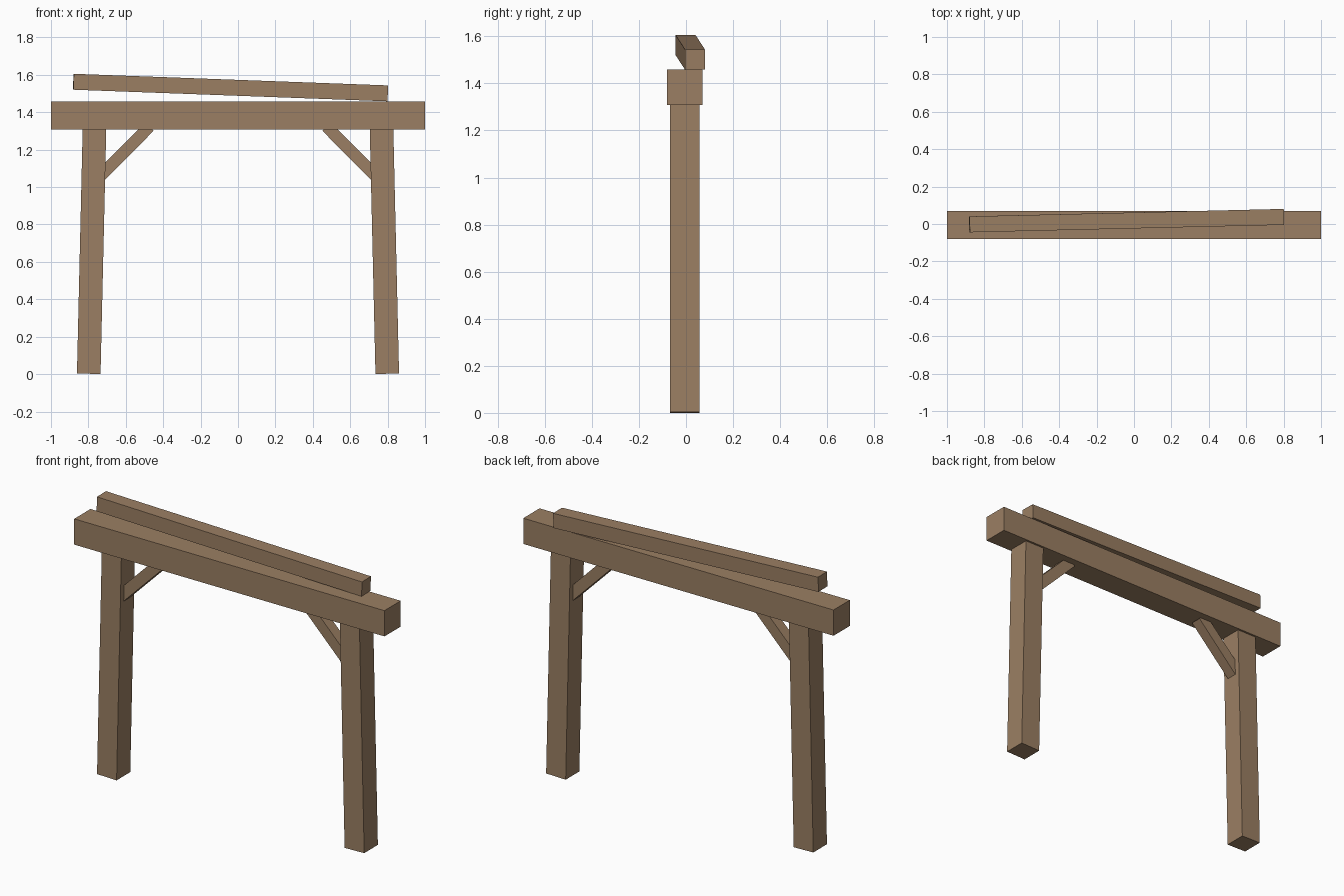
import bpy
from mathutils import Vector, Matrix

cube = bpy.data.objects.get("Cube")
if cube:
    bpy.data.objects.remove(cube, do_unlink=True)

wood = bpy.data.materials.new("brown_wood")
wood.use_nodes = True
colour = (0.328, 0.212, 0.125, 1)
wood.diffuse_color = colour
wood.node_tree.nodes["Principled BSDF"].inputs["Base Color"].default_value = colour


def timber(name, start, end, width, height):
    """Square-ended timber running from start to end."""
    start, end = Vector(start), Vector(end)
    along = (end - start).normalized()
    # Keep the width direction level, across the timber
    hint = Vector((0, 1, 0))
    across = (hint - along * hint.dot(along)).normalized()
    third = along.cross(across)
    bpy.ops.mesh.primitive_cube_add(size=1)
    obj = bpy.context.object
    obj.name = name
    turn = Matrix((along, across, third)).transposed().to_4x4()
    size = Matrix.Diagonal(((end - start).length, width, height, 1))
    obj.data.transform(Matrix.Translation((start + end) / 2) @ turn @ size)
    obj.data.materials.append(wood)
    return obj


MID = -0.005

# Main lintel and the skewed beam resting on it
timber("main_beam", (-1, MID, 1.383), (1, MID, 1.383), 0.15, 0.15)
timber("upper_beam", (-0.88, -0.002, 1.563), (0.8, 0.038, 1.501), 0.085, 0.085)

# Leaning posts and diagonal braces on both sides
for side, s in (("left", 1), ("right", -1)):
    timber(side + "_post", (s * 0.798, MID, 0.002), (s * 0.767, MID, 1.33), 0.126, 0.126)
    timber(side + "_brace", (s * 0.755, MID, 1.04), (s * 0.474, MID, 1.323), 0.064, 0.064)
